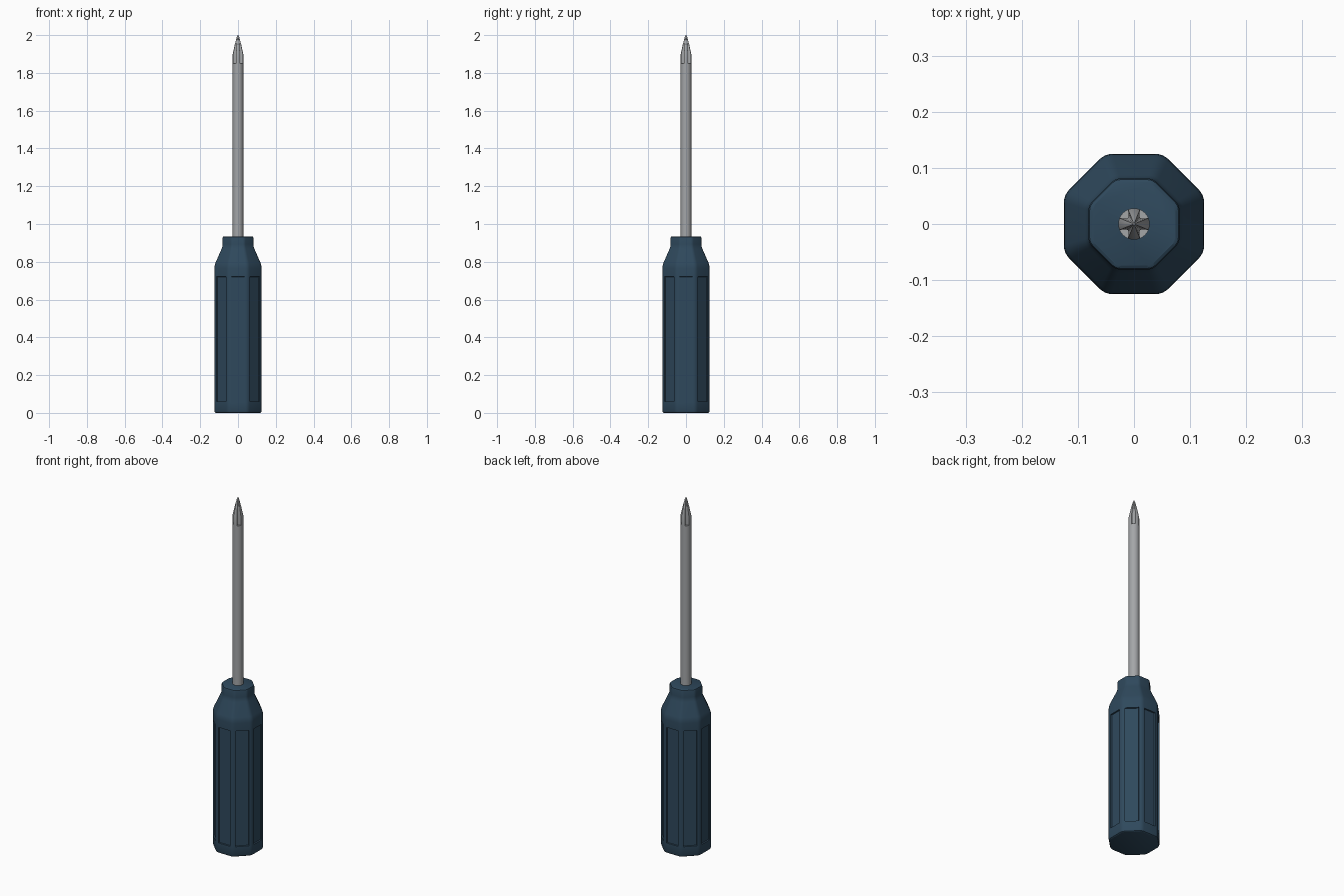
import bpy
import bmesh
from math import sin, cos, pi, radians

if "Cube" in bpy.data.objects:
    bpy.data.objects.remove(bpy.data.objects["Cube"], do_unlink=True)


def material(name, color):
    mat = bpy.data.materials.new(name)
    mat.use_nodes = True
    mat.diffuse_color = color
    mat.node_tree.nodes["Principled BSDF"].inputs["Base Color"].default_value = color
    return mat


def loft(bm, rings):
    """Skin a stack of equal-sized point rings and cap both ends."""
    loops = [[bm.verts.new(p) for p in ring] for ring in rings]
    n = len(loops[0])
    for low, high in zip(loops, loops[1:]):
        for i in range(n):
            j = (i + 1) % n
            bm.faces.new((low[i], low[j], high[j], high[i]))
    bm.faces.new(loops[0][::-1])
    bm.faces.new(loops[-1])
    bm.normal_update()


def finish(bm, name, mat, angle):
    mesh = bpy.data.meshes.new(name)
    bm.to_mesh(mesh)
    bm.free()
    obj = bpy.data.objects.new(name, mesh)
    bpy.context.collection.objects.link(obj)
    mesh.materials.append(mat)
    bpy.ops.object.select_all(action="DESELECT")
    obj.select_set(True)
    bpy.context.view_layer.objects.active = obj
    bpy.ops.object.shade_smooth_by_angle(angle=radians(angle))
    return obj


def rounded_octagon(apothem, z, steps=4):
    """Octagon with flats on the axes and filleted corners."""
    fillet = apothem * 0.27
    centre = (apothem - fillet) / cos(pi / 8)
    points = []
    for k in range(8):
        corner = pi / 8 + k * pi / 4
        for s in range(steps + 1):
            a = corner + (s / steps - 0.5) * pi / 4
            points.append((centre * cos(corner) + fillet * cos(a),
                           centre * sin(corner) + fillet * sin(a), z))
    return points


blue = material("dark blue plastic", (0.028, 0.066, 0.108, 1))
steel = material("grey steel", (0.37, 0.38, 0.39, 1))

# Handle: rounded octagonal grip, shoulder and collar
profile = [(0.117, 0), (0.122, 0.003), (0.125, 0.01), (0.125, 0.057),
           (0.125, 0.723), (0.125, 0.765), (0.1235, 0.78), (0.119, 0.795),
           (0.087, 0.868), (0.083, 0.88), (0.081, 0.893),
           (0.081, 0.927), (0.079, 0.932), (0.074, 0.935)]
bm = bmesh.new()
loft(bm, [rounded_octagon(r, z) for r, z in profile])

# Recessed grip panels on the eight flats
panels = [f for f in bm.faces if abs(f.normal.z) < 0.1
          and f.calc_area() > 0.04]
bmesh.ops.inset_individual(bm, faces=panels, thickness=0.003)
bmesh.ops.inset_individual(bm, faces=panels, thickness=0.002, depth=-0.007)
finish(bm, "handle", blue, 30)

# Shaft
bm = bmesh.new()
sides = 32
loft(bm, [[(0.028 * cos(2 * pi * i / sides), 0.028 * sin(2 * pi * i / sides), z)
           for i in range(sides)] for z in (0.9, 1.85)])
finish(bm, "shaft", steel, 30)


# Cross tip: four ribs on the axes with flutes on the diagonals
def tip_ring(radius, flute, z):
    points = []
    for i in range(sides):
        a = 2 * pi * i / sides
        step = i % 8
        r = radius * (flute if 3 <= step <= 5 else 1)
        if step == 4:
            r *= 0.92
        points.append((r * cos(a), r * sin(a), z))
    return points


bm = bmesh.new()
loft(bm, [tip_ring(0.028, 0.6, 1.849), tip_ring(0.028, 0.6, 1.9),
          tip_ring(0.017, 0.65, 1.95), tip_ring(0.007, 0.8, 1.988),
          tip_ring(0.002, 1, 2.0)])
finish(bm, "cross_tip", steel, 25)
